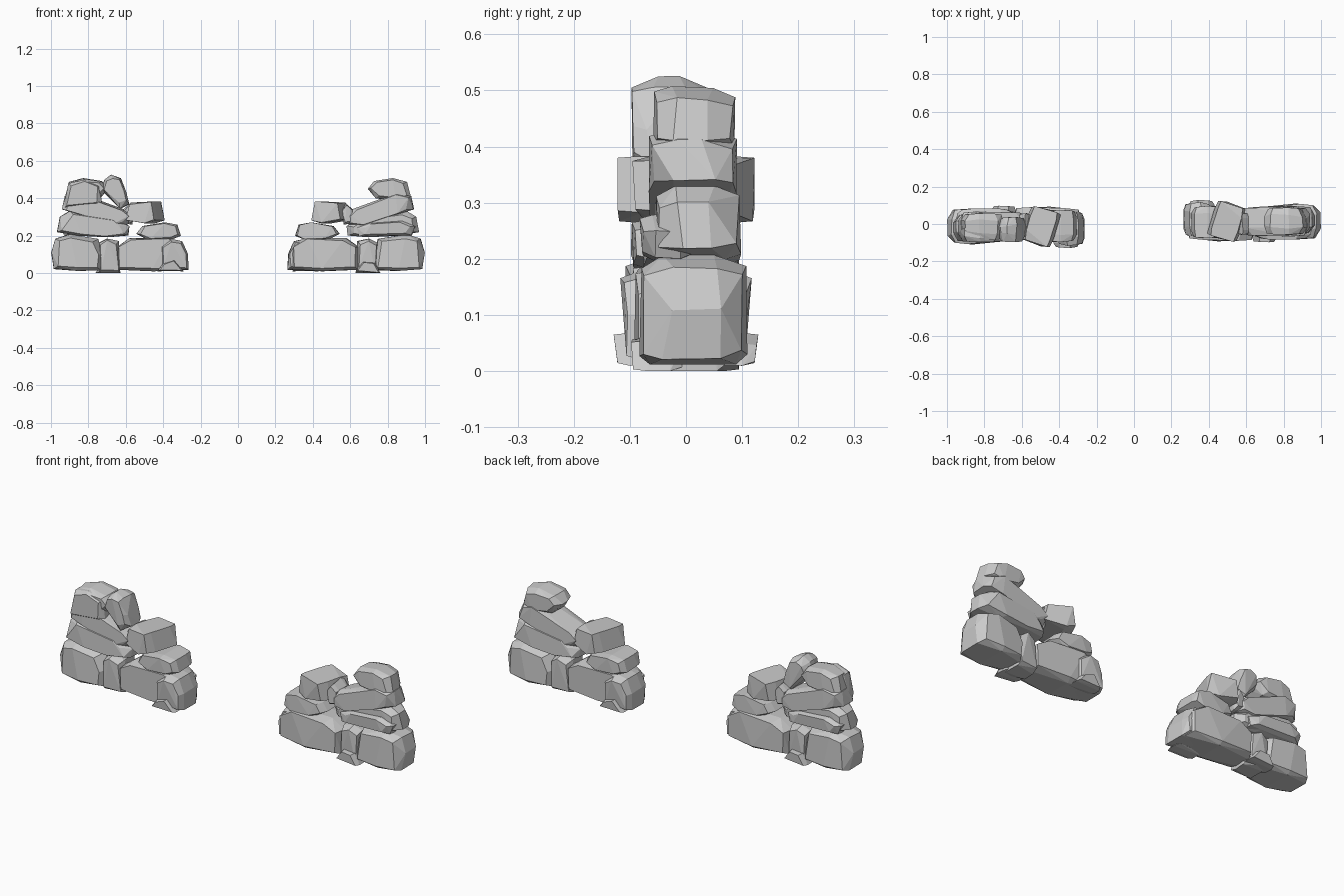
import bpy, bmesh, math, random
from mathutils import Matrix, Vector

if "Cube" in bpy.data.objects:
    bpy.data.objects.remove(bpy.data.objects["Cube"])

random.seed(11)


def rock(name, outline, y0, y1, face=0.8, yaw=0, jitter=0.009, both=True, crown=0.1):
    """Faceted stone: hull of a front (x, z) outline, rounded off towards its ends and top."""
    cx = sum(p[0] for p in outline) / len(outline)
    cz = sum(p[1] for p in outline) / len(outline)
    half = max(abs(p[0] - cx) for p in outline)
    top = max(p[1] for p in outline) - cz
    depth = y1 - y0
    r = lambda: random.uniform(-jitter, jitter)
    bm = bmesh.new()
    for x, z in outline:
        t = (abs(x - cx) / half) ** 2
        up = max(z - cz, 0) / top
        for side in (0, 1):
            # full-size rim, set in from the face
            inset = depth * (random.uniform(0.08, 0.2) + 0.16 * t + crown * up)
            y = y1 - inset if side else y0 + inset
            bm.verts.new((x + r() * 0.5, y, max(z + r() * 0.3, 0)))
            # smaller front or back face
            s = face + random.uniform(-0.08, 0.1)
            inset = depth * (0.06 * t + random.uniform(0, 0.03))
            y = y1 - inset if side else y0 + inset
            bm.verts.new((cx + (x - cx) * s, y, max(cz + (z - cz) * s + r() * 0.5, 0)))
    res = bmesh.ops.convex_hull(bm, input=bm.verts)
    junk = {v for v in res["geom_interior"] + res["geom_unused"] if isinstance(v, bmesh.types.BMVert)}
    bmesh.ops.delete(bm, geom=list(junk), context='VERTS')
    bmesh.ops.dissolve_limit(bm, angle_limit=math.radians(5), verts=bm.verts, edges=bm.edges)
    c = Vector((cx, (y0 + y1) / 2, 0))
    bm.transform(Matrix.Translation(c) @ Matrix.Rotation(math.radians(yaw), 4, 'Z') @ Matrix.Translation(-c))
    bmesh.ops.recalc_face_normals(bm, faces=bm.faces)
    mesh = bpy.data.meshes.new(name)
    bm.to_mesh(mesh)
    bm.free()
    # left pile, and the same stone turned half round for the right pile
    for side in ("left", "right") if both else ("left",):
        ob = bpy.data.objects.new(f"{name}_{side}", mesh)
        if side == "right":
            ob.rotation_euler.z = math.pi
        bpy.context.collection.objects.link(ob)


# base course
rock("base_outer", [(-.985, .02), (-1, .11), (-.975, .185), (-.9, .205), (-.75, .185),
                    (-.725, .1), (-.73, .015), (-.86, .01)], -.11, .085)
rock("base_wedge", [(-.74, .0), (-.75, .16), (-.7, .185), (-.64, .17), (-.63, .0)], -.085, .075)
rock("base_inner", [(-.65, .02), (-.645, .14), (-.58, .185), (-.36, .19), (-.29, .14),
                    (-.28, .02), (-.45, .01)], -.095, .095, face=.86, yaw=-2)
rock("base_end", [(-.42, .02), (-.42, .15), (-.36, .185), (-.30, .17), (-.268, .1),
                  (-.268, .015)], -.118, .07)
rock("base_chip_back", [(-.76, .0), (-.73, .055), (-.67, .06), (-.63, .01)], -.0, .1, jitter=.004)
rock("base_chip_front", [(-.43, .01), (-.4, .05), (-.34, .07), (-.29, .01)], -.13, -.03,
     jitter=.004, crown=.25)

# second course
rock("second_outer", [(-.965, .22), (-.95, .3), (-.9, .33), (-.66, .29), (-.58, .25),
                      (-.585, .2), (-.7, .19), (-.85, .2)], -.1, .06)
rock("second_back", [(-.93, .2), (-.95, .25), (-.88, .28), (-.7, .265), (-.64, .24), (-.65, .195)], -.02, .085)
rock("second_inner", [(-.54, .21), (-.51, .25), (-.39, .27), (-.32, .26), (-.305, .2),
                      (-.35, .18), (-.48, .175)], -.1, .08, face=.85)

# sloping slab and the blocks on it
rock("slab", [(-.94, .34), (-.925, .41), (-.86, .43), (-.6, .335), (-.57, .3),
              (-.59, .26), (-.66, .25), (-.86, .32)], -.095, .07, face=.84)
rock("chock", [(-.62, .27), (-.615, .34), (-.58, .37), (-.55, .33), (-.57, .26)], -.06, .06)
rock("inner_block", [(-.58, .285), (-.565, .375), (-.43, .385), (-.415, .285), (-.47, .265)],
     -.12, .09, face=.92, yaw=-16, crown=.03)
rock("top_block", [(-.92, .41), (-.9, .485), (-.83, .505), (-.73, .49), (-.695, .45),
                   (-.74, .4), (-.85, .39)], -.09, .06)

# extra leaning stones, left pile only
rock("leaning_stone", [(-.73, .45), (-.71, .5), (-.675, .525), (-.63, .505), (-.6, .43),
                       (-.58, .37), (-.63, .345)], -.1, .04, both=False, crown=.2)
rock("outer_face_stone", [(-.93, .35), (-.91, .48), (-.82, .5), (-.74, .47), (-.73, .36)],
     -.1, .0, both=False)
